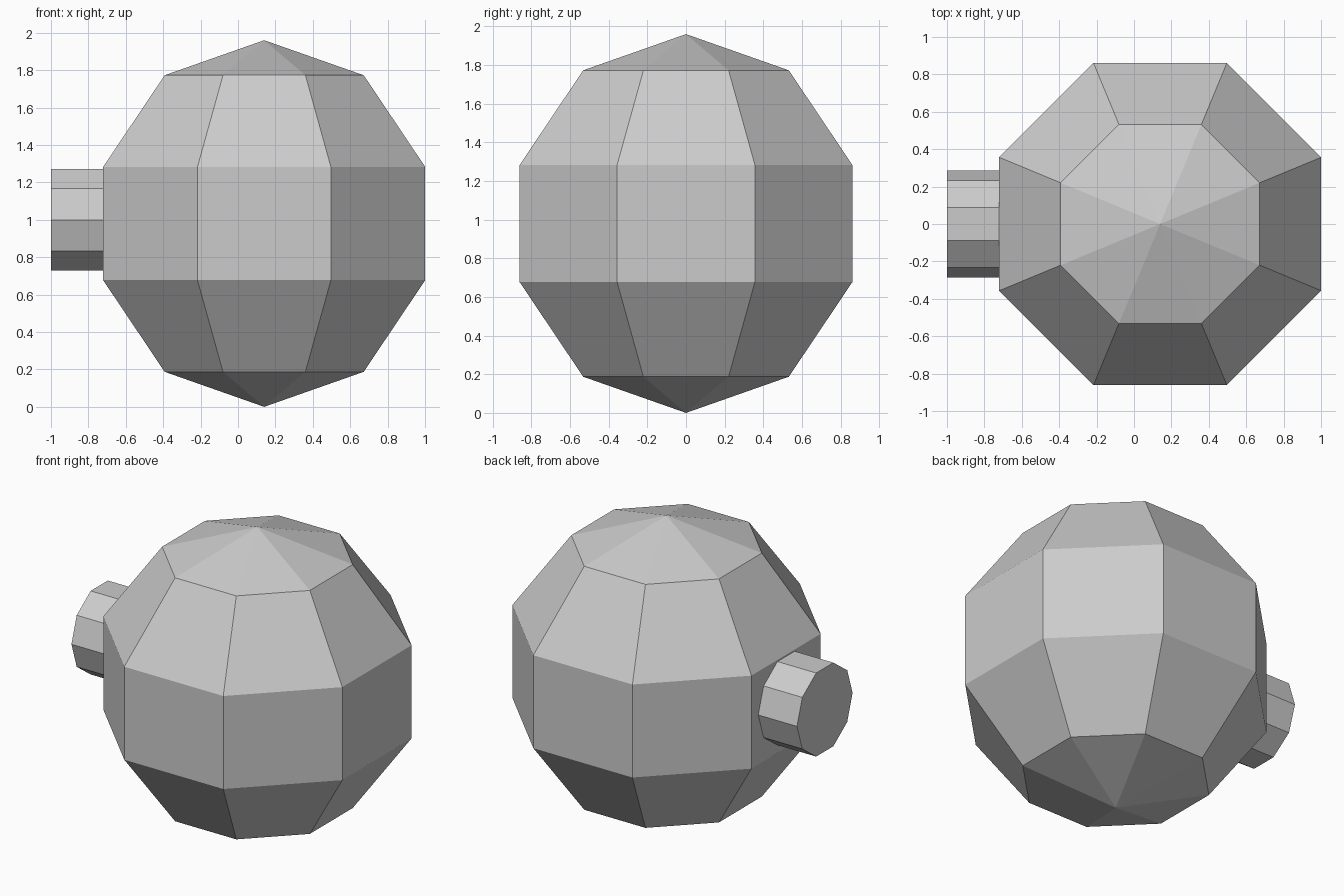
import bpy
import math
from mathutils import Matrix

cube = bpy.data.objects.get("Cube")
if cube:
    bpy.data.objects.remove(cube, do_unlink=True)

# Single plain grey
grey = bpy.data.materials.new("light_grey")
grey.use_nodes = True
colour = (0.6, 0.6, 0.6, 1)
grey.diffuse_color = colour
grey.node_tree.nodes["Principled BSDF"].inputs["Base Color"].default_value = colour


def finish(name, turn):
    """Name the active object, turn its mesh and give it the grey."""
    obj = bpy.context.object
    obj.name = name
    obj.data.transform(turn)
    obj.data.materials.append(grey)


# Faceted body: eight sides, flats facing the axes
R = 0.98
bpy.ops.mesh.primitive_uv_sphere_add(segments=8, ring_count=5, radius=R,
                                     location=(0.14, 0, R))
finish("body", Matrix.Rotation(math.pi / 8, 4, "Z"))

# Ten-sided peg sticking out of one side, running a little into the body
outer, inner = -1.0, -0.6
bpy.ops.mesh.primitive_cylinder_add(vertices=10, radius=0.286, depth=inner - outer,
                                    location=((outer + inner) / 2, 0, 1.0))
finish("side_peg", Matrix.Rotation(math.pi / 2, 4, "Y"))
